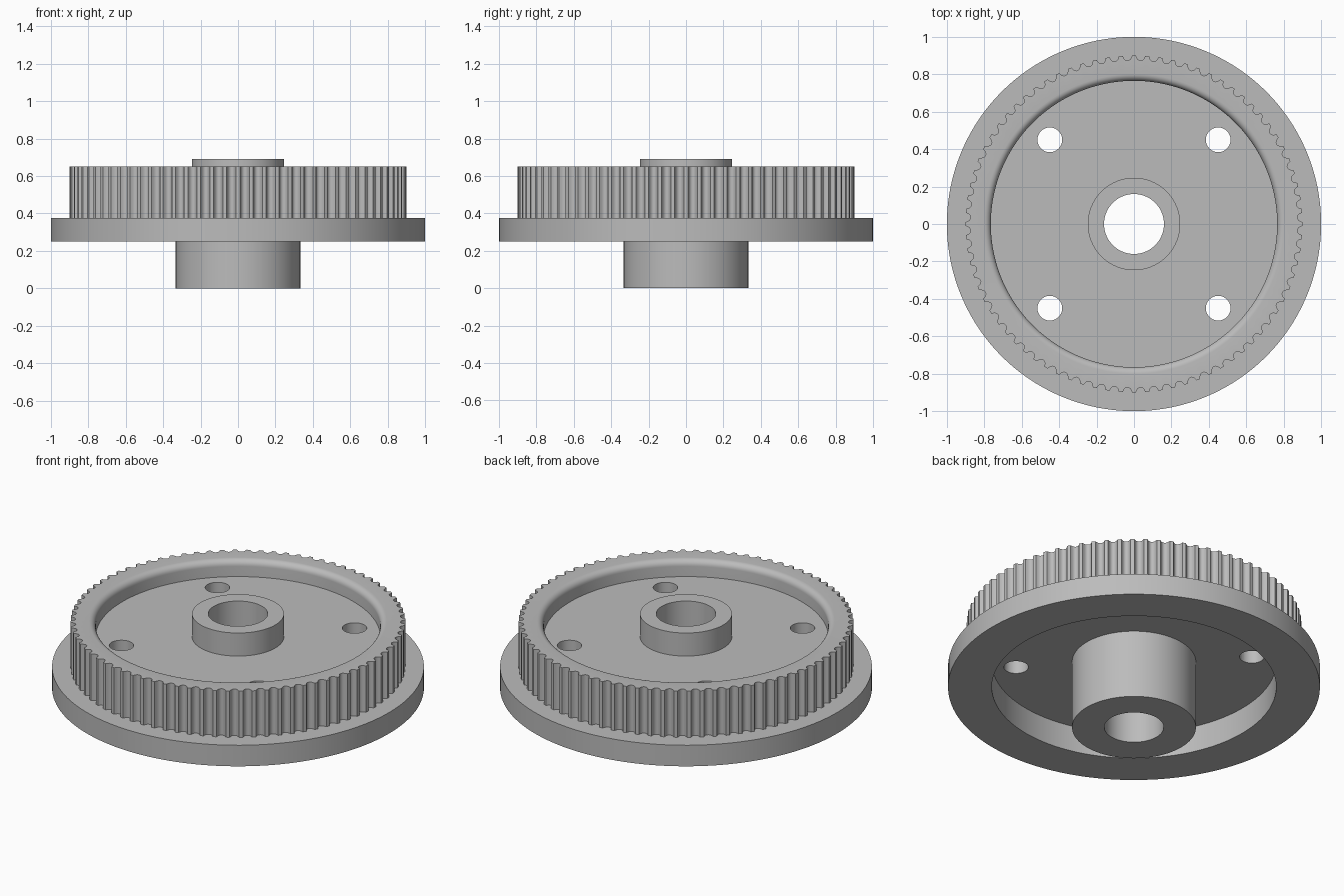
import bpy
import bmesh
import math

cube = bpy.data.objects.get("Cube")
if cube:
    bpy.data.objects.remove(cube, do_unlink=True)

TEETH = 80
STEPS = 14            # samples per tooth pitch
GROOVE_DEPTH = 0.026
RIM_RADIUS = 0.9

steel = bpy.data.materials.new("grey metal")
steel.use_nodes = True
GREY = (0.5, 0.5, 0.5, 1)
steel.diffuse_color = GREY
steel.node_tree.nodes["Principled BSDF"].inputs["Base Color"].default_value = GREY


def lathe(name, profile, segments=160, radius_at=None):
    """Spin a closed (radius, height) profile about z."""
    bm = bmesh.new()
    rings = []
    for i in range(segments):
        a = math.tau * i / segments
        ring = []
        for r, z in profile:
            if radius_at:
                r = radius_at(r, i)
            ring.append(bm.verts.new((r * math.cos(a), r * math.sin(a), z)))
        rings.append(ring)
    n = len(profile)
    for i in range(segments):
        a, b = rings[i], rings[(i + 1) % segments]
        for j in range(n):
            k = (j + 1) % n
            bm.faces.new((a[j], b[j], b[k], a[k]))
    bmesh.ops.recalc_face_normals(bm, faces=bm.faces)
    mesh = bpy.data.meshes.new(name)
    bm.to_mesh(mesh)
    bm.free()
    obj = bpy.data.objects.new(name, mesh)
    bpy.context.collection.objects.link(obj)
    mesh.materials.append(steel)
    return obj


def smooth(obj):
    bpy.ops.object.select_all(action="DESELECT")
    obj.select_set(True)
    bpy.context.view_layer.objects.active = obj
    bpy.ops.object.shade_smooth_by_angle(angle=math.radians(30))


def grooved(r, i):
    """Cut round-bottomed belt grooves into the outer radius only."""
    if r < RIM_RADIUS:
        return r
    t = abs((i % STEPS) / STEPS - 0.5) / 0.32
    return r - GROOVE_DEPTH * math.sqrt(max(0, 1 - t * t))


# Stepped hub with a through bore
hub = lathe("hub", [(0.16, 0), (0.333, 0), (0.333, 0.48), (0.247, 0.48),
                    (0.247, 0.69), (0.16, 0.69)])

# Wide flange below the teeth
flange = lathe("flange", [(0.765, 0.25), (1, 0.25), (1, 0.375), (0.765, 0.375)])

# Toothed rim with a rounded inner top edge
fillet = 0.036
rim_profile = [(0.765, 0.375), (RIM_RADIUS, 0.375), (RIM_RADIUS, 0.65)]
for s in range(7):
    a = math.pi / 2 * (1 + s / 6)
    rim_profile.append((0.765 + fillet + fillet * math.cos(a),
                        0.65 - fillet + fillet * math.sin(a)))
rim = lathe("toothed_rim", rim_profile, TEETH * STEPS, grooved)

# Web disc joining hub and rim, drilled with four holes
web = lathe("web_disc", [(0.2, 0.405), (0.78, 0.405), (0.78, 0.553), (0.2, 0.553)])
for sx in (-1, 1):
    for sy in (-1, 1):
        bpy.ops.mesh.primitive_cylinder_add(vertices=48, radius=0.066, depth=0.4,
                                            location=(0.45 * sx, 0.45 * sy, 0.48))
        cutter = bpy.context.object
        cutter.name = "hole_cutter"
        cutter.data.materials.append(steel)
        drill = web.modifiers.new("hole", "BOOLEAN")
        drill.operation = "DIFFERENCE"
        drill.solver = "EXACT"
        drill.object = cutter
        bpy.context.view_layer.objects.active = web
        bpy.ops.object.modifier_apply(modifier=drill.name)
        bpy.data.objects.remove(cutter, do_unlink=True)

for part in (hub, flange, rim, web):
    smooth(part)
